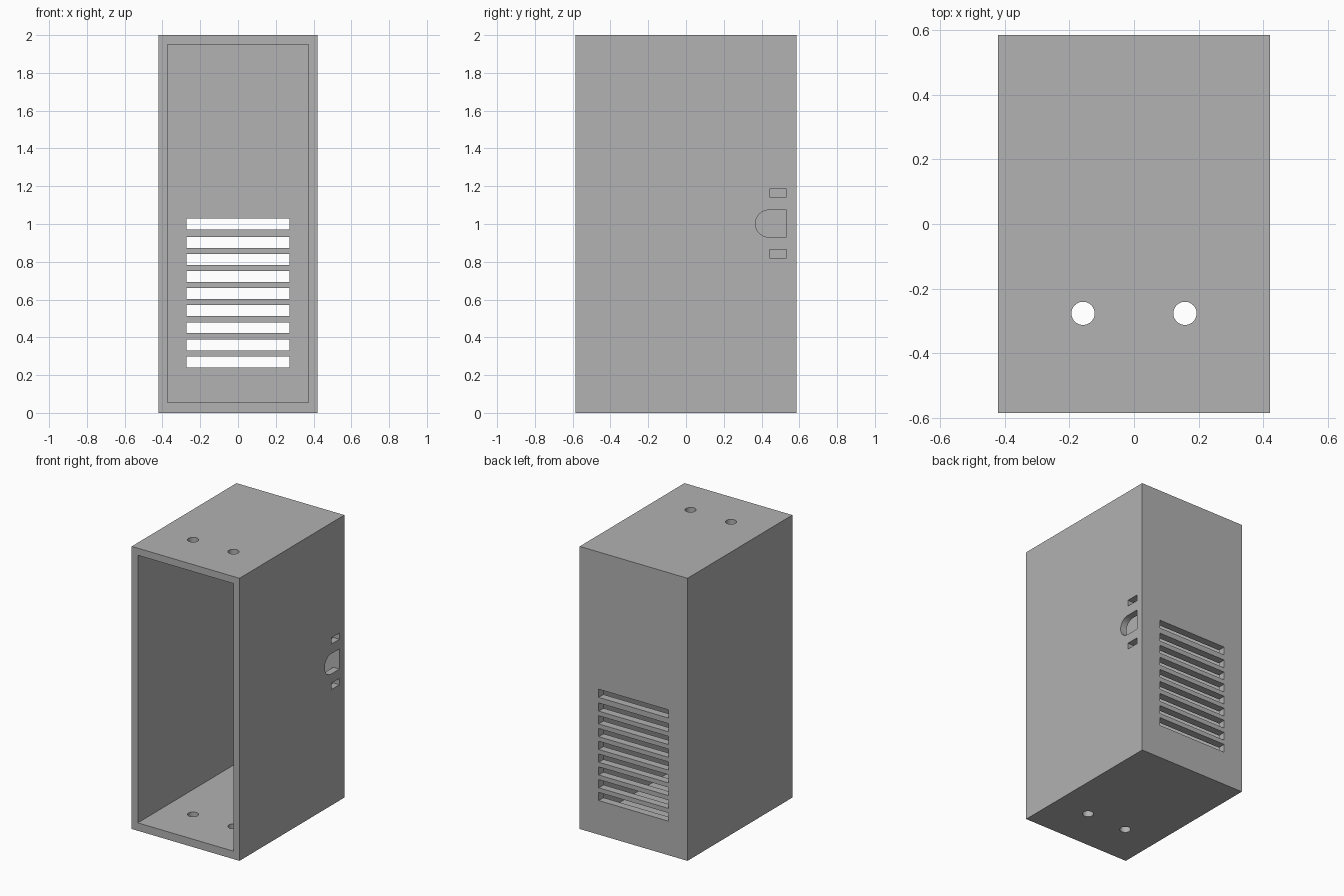
import bpy
import bmesh
import math

if "Cube" in bpy.data.objects:
    bpy.data.objects.remove(bpy.data.objects["Cube"], do_unlink=True)

grey = bpy.data.materials.new("plain grey")
grey.use_nodes = True
COLOUR = (0.445, 0.445, 0.445, 1)
grey.diffuse_color = COLOUR
grey.node_tree.nodes["Principled BSDF"].inputs["Base Color"].default_value = COLOUR


def prism(name, outline, start, depth):
    """Closed solid: a 3D outline swept from start by the depth vector."""
    bm = bmesh.new()
    face = bm.faces.new([bm.verts.new([p + s for p, s in zip(pt, start)]) for pt in outline])
    swept = bmesh.ops.extrude_face_region(bm, geom=[face])["geom"]
    bmesh.ops.translate(bm, vec=depth, verts=[v for v in swept if isinstance(v, bmesh.types.BMVert)])
    bmesh.ops.recalc_face_normals(bm, faces=bm.faces)
    mesh = bpy.data.meshes.new(name)
    bm.to_mesh(mesh)
    bm.free()
    mesh.materials.append(grey)
    obj = bpy.data.objects.new(name, mesh)
    bpy.context.scene.collection.objects.link(obj)
    return obj


def block(name, x, y, z):
    """Box from (min, max) ranges."""
    outline = [(x[0], y[0], 0), (x[1], y[0], 0), (x[1], y[1], 0), (x[0], y[1], 0)]
    return prism(name, outline, (0, 0, z[0]), (0, 0, z[1] - z[0]))


def arc(radius, first, last, steps):
    angles = [first + (last - first) * i / steps for i in range(steps + 1)]
    return [(radius * math.cos(a), radius * math.sin(a)) for a in angles]


# Outer shell
case = block("case", (-0.422, 0.422), (-0.586, 0.586), (0, 2))

# Open front cavity
cutters = [block("cavity_cutter", (-0.374, 0.374), (-0.7, 0.532), (0.056, 1.95))]

# Vent slots in the back wall, the top one spaced slightly wider
for z in [0.27 + 0.0904 * i for i in range(8)] + [1.0]:
    cutters.append(block("vent_cutter", (-0.273, 0.273), (0.45, 0.7), (z - 0.029, z + 0.029)))

# D-shaped socket hole and two clip holes in the left wall
socket = [(0, y, z) for y, z in arc(0.0715, math.pi / 2, 1.5 * math.pi, 24)]
socket += [(0, 0.092, -0.0715), (0, 0.092, 0.0715)]
cutters.append(prism("socket_cutter", socket, (0.3, 0.439, 1.002), (0.2, 0, 0)))
for z in (0.842, 1.164):
    cutters.append(block("clip_cutter", (0.3, 0.5), (0.441, 0.531), (z - 0.022, z + 0.022)))

# Round holes through roof and floor
circle = [(x, y, 0) for x, y in arc(0.036, 0, 2 * math.pi, 48)[:-1]]
for x in (-0.158, 0.158):
    cutters.append(prism("round_hole_cutter", circle, (x, -0.277, -0.1), (0, 0, 2.2)))

# Cut every opening
for cutter in cutters:
    cutter.hide_render = True
    cutter.hide_viewport = True
    cutter.display_type = 'WIRE'
    cut = case.modifiers.new(cutter.name, 'BOOLEAN')
    cut.operation = 'DIFFERENCE'
    cut.solver = 'EXACT'
    cut.object = cutter

# Apply the cuts and remove the helpers
bpy.context.view_layer.update()
graph = bpy.context.evaluated_depsgraph_get()
result = bpy.data.meshes.new_from_object(case.evaluated_get(graph))
case.modifiers.clear()
case.data = result
for cutter in cutters:
    bpy.data.objects.remove(cutter, do_unlink=True)

# Smooth only the round hole walls
bpy.context.view_layer.objects.active = case
case.select_set(True)
bpy.ops.object.shade_smooth_by_angle(angle=math.radians(30))
